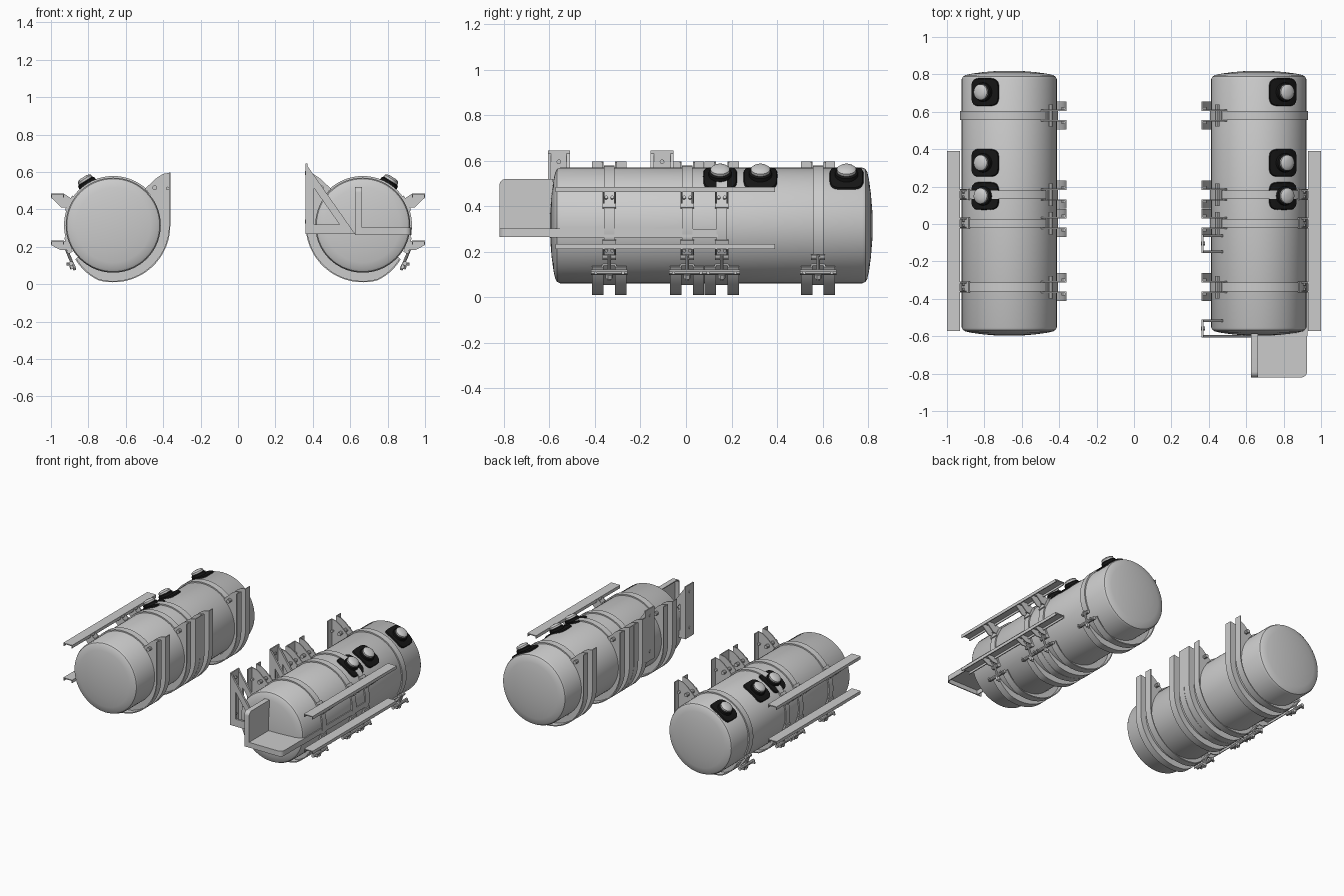
import bpy, bmesh, math
from mathutils import Vector

if "Cube" in bpy.data.objects:
    bpy.data.objects.remove(bpy.data.objects["Cube"])

CX, CZ, R = 0.667, 0.315, 0.254        # tank axis and radius
STRAPS = (-0.337, 0.005, 0.157, 0.58)  # strap positions along y

black = bpy.data.materials.new("black_rubber")
black.diffuse_color = (0.008, 0.008, 0.008, 1)
black.use_nodes = True
black.node_tree.nodes["Principled BSDF"].inputs["Base Color"].default_value = black.diffuse_color


def make(name, verts, faces, mat=None):
    bm = bmesh.new()
    vs = [bm.verts.new(v) for v in verts]
    for f in faces:
        bm.faces.new([vs[i] for i in f])
    bmesh.ops.recalc_face_normals(bm, faces=bm.faces)
    me = bpy.data.meshes.new(name)
    bm.to_mesh(me)
    bm.free()
    ob = bpy.data.objects.new(name, me)
    bpy.context.collection.objects.link(ob)
    if mat:
        me.materials.append(mat)
    bpy.ops.object.select_all(action='DESELECT')
    ob.select_set(True)
    bpy.context.view_layer.objects.active = ob
    bpy.ops.object.shade_smooth_by_angle(angle=math.radians(32))
    return ob


def pos(s, u, y, w):
    """u = outward from tank axis, w = up from tank axis, s = side"""
    return Vector((s * (CX + u), y, CZ + w))


def prism(name, s, pts, y0, y1, hole=None):
    """extrude a (u, w) outline along y, optionally with a matching hole"""
    n = len(pts)
    loops = [pts] + ([hole] if hole else [])
    verts = [pos(s, u, y, w) for lp in loops for y in (y0, y1) for u, w in lp]
    faces = []
    for k in range(len(loops)):
        o = 2 * n * k
        faces += [(o + i, o + (i + 1) % n, o + n + (i + 1) % n, o + n + i) for i in range(n)]
    if hole:
        for o in (0, n):
            faces += [(o + i, o + (i + 1) % n, o + 2 * n + (i + 1) % n, o + 2 * n + i) for i in range(n)]
    else:
        faces += [tuple(range(n)), tuple(range(n, 2 * n))]
    return make(name, verts, faces)


def box(name, s, u0, u1, y0, y1, w0, w1):
    return prism(name, s, [(u0, w0), (u1, w0), (u1, w1), (u0, w1)], y0, y1)


def arc(r0, r1, a0, a1, n=32):
    """arc points in degrees, radius blending r0 to r1"""
    out = []
    for i in range(n + 1):
        t = i / n
        a, r = math.radians(a0 + (a1 - a0) * t), r0 + (r1 - r0) * t
        out.append((r * math.cos(a), r * math.sin(a)))
    return out


def lathe(name, profile, origin, axis, n=16, mat=None):
    """spin (radius, height) points about an axis; ends are capped"""
    axis = Vector(axis).normalized()
    e1 = axis.orthogonal().normalized()
    e2 = axis.cross(e1)
    verts, faces = [], []
    for r, h in profile:
        for i in range(n):
            a = 2 * math.pi * i / n
            verts.append(Vector(origin) + axis * h + (e1 * math.cos(a) + e2 * math.sin(a)) * r)
    for k in range(len(profile) - 1):
        faces += [(k * n + i, k * n + (i + 1) % n, (k + 1) * n + (i + 1) % n, (k + 1) * n + i) for i in range(n)]
    faces += [tuple(range(n)), tuple(range(len(verts) - n, len(verts)))]
    return make(name, verts, faces, mat)


def pin(name, p0, p1, r, n=10):
    d = p1 - p0
    return lathe(name, [(r, 0), (r, d.length)], p0, d, n)


def tank(s):
    front = [(0.01, -0.597), (0.07, -0.596), (0.14, -0.59), (0.2, -0.582), (0.235, -0.574), (0.248, -0.566), (R, -0.553)]
    back = [(r, 0.222 - y) for r, y in reversed(front)]
    lathe("tank_shell", front + back, pos(s, 0, 0, 0), (0, 1, 0), 72)


def outer_path(off):
    o = 0.305 - off
    return ([(-o, 0.281), (-o, 0.1)] + arc(o, o, 180, 285, 30)
            + arc(o, 0.272 - off, 285, 318, 10)[1:])


def cradle(s, y):
    """pair of J-shaped angle brackets, the clamping strap and its bolts"""
    web = outer_path(0) + arc(0.257, 0.257, 318, 131, 48) + [(-0.232, 0.253), (-0.265, 0.274)]
    flange = outer_path(0) + outer_path(0.007)[::-1]
    for d in (-1, 1):
        prism("cradle_web", s, web, y + d * 0.025, y + d * 0.032)
        prism("cradle_flange", s, flange, y + d * 0.025, y + d * 0.075)
        for u, w in ((-0.222, 0.2), (-0.29, 0.197)):
            pin("cradle_bolt_head", pos(s, u, y + d * 0.025, w), pos(s, u, y + d * 0.045, w), 0.01, 6)
    prism("cradle_liner", s, arc(0.262, 0.262, 140, 318, 48) + arc(0.252, 0.252, 318, 140, 48), y - 0.028, y + 0.028)
    prism("strap", s, arc(0.263, 0.263, -30, 138, 48) + arc(0.252, 0.252, 138, -30, 48), y - 0.023, y + 0.023)
    pin("strap_top_pin", pos(s, -0.222, y - 0.06, 0.2), pos(s, -0.222, y + 0.06, 0.2), 0.013)
    # lower tightening bolt: cross pin, stem and strap loop
    pin("strap_cross_pin", pos(s, 0.225, y - 0.08, -0.205), pos(s, 0.225, y + 0.08, -0.205), 0.012)
    pin("strap_loop_pin", pos(s, 0.237, y - 0.03, -0.14), pos(s, 0.237, y + 0.03, -0.14), 0.012)
    pin("strap_bolt_stem", pos(s, 0.205, y, -0.24), pos(s, 0.25, y, -0.13), 0.008)
    pin("strap_bolt_nut", pos(s, 0.214, y, -0.232), pos(s, 0.221, y, -0.214), 0.016, 6)
    for d in (-1, 1):
        pin("cross_pin_nut", pos(s, 0.215, y + d * 0.06, -0.208), pos(s, 0.25, y + d * 0.06, -0.208), 0.008, 6)


def filler(s, y):
    """black pad wrapped on the shell, black collar and grey cap"""
    n, mid = 40, 58
    verts, faces = [], []
    for k, r in ((0.4, 0.262), (0.7, 0.262), (0.93, 0.262), (1.0, 0.25)):
        for i in range(n):
            t = 2 * math.pi * i / n
            c, q = math.cos(t), math.sin(t)
            c = math.copysign(abs(c) ** 0.45, c) * k
            q = math.copysign(abs(q) ** 0.45, q) * k
            a = math.radians(mid + 20 * c)
            verts.append(pos(s, r * math.cos(a), y + 0.076 * q, r * math.sin(a)))
    for k in range(3):
        faces += [(k * n + i, k * n + (i + 1) % n, (k + 1) * n + (i + 1) % n, (k + 1) * n + i) for i in range(n)]
    faces.append(tuple(range(n)))
    make("filler_pad", verts, faces, black)
    a = math.radians(mid)
    axis = (s * math.cos(a), 0, math.sin(a))
    o = pos(s, 0, y, 0)
    lathe("filler_collar", [(0.052, 0.25), (0.05, 0.274), (0.042, 0.28)], o, axis, 24, black)
    lathe("filler_cap", [(0.034, 0.275), (0.042, 0.279), (0.042, 0.292), (0.034, 0.299), (0.015, 0.303)], o, axis, 24)


def steps(s):
    """two long step rails with three sets of brackets"""
    for w, pts in ((0.17, [(0.333, 0.168), (0.262, 0.168), (0.205, 0.13), (0.218, 0.096), (0.278, 0.096), (0.333, 0.148)]),
                   (-0.082, [(0.333, -0.084), (0.268, -0.084), (0.235, -0.09), (0.235, -0.132), (0.283, -0.132), (0.333, -0.106)])):
        box("step_tread", s, 0.262, 0.333, -0.573, 0.39, w - 0.007, w)
        for u in (0.262, 0.327):
            box("step_lip", s, u, u + 0.006, -0.573, 0.39, w - 0.022, w)
        for y in STRAPS[:3]:
            for d in (-1, 1):
                prism("step_bracket", s, pts, y + d * 0.02, y + d * 0.027)
    for y in STRAPS[:3]:
        for a0, a1 in ((17, 36), (-33, -14)):
            prism("step_mount_plate", s, arc(0.27, 0.27, a0, a1, 10) + arc(0.258, 0.258, a1, a0, 10), y - 0.03, y + 0.03)
            for d in (-1, 1):
                a = math.radians((a0 + a1) / 2)
                c, q = math.cos(a), math.sin(a)
                pin("step_mount_bolt", pos(s, 0.262 * c, y + d * 0.013, 0.262 * q), pos(s, 0.28 * c, y + d * 0.013, 0.28 * q), 0.008, 6)


for s in (-1, 1):
    tank(s)
    for y in STRAPS:
        cradle(s, y)
    for y in (0.15, 0.327, 0.705):
        filler(s, y)
    steps(s)

# triangular frame mounts on the right-hand tank
tri = [(-0.305, -0.048), (-0.04, -0.048), (-0.305, 0.33)]
hole = [(-0.262, 0.005), (-0.125, 0.005), (-0.262, 0.2)]
for y0, y1 in ((-0.607, -0.51), (-0.155, -0.055)):
    prism("mount_gusset", 1, tri, y0, y0 + 0.014, hole)
    prism("mount_gusset", 1, tri, y1 - 0.014, y1, hole)
    box("mount_back_plate", 1, -0.305, -0.296, y0, y1, -0.048, 0.33)
    for w in (0.28, 0.02):
        pin("mount_bolt", pos(1, -0.309, (y0 + y1) / 2, w), pos(1, -0.288, (y0 + y1) / 2, w), 0.011, 6)

# L-shaped front tray: floor, upright and flanged edges
def sheet(name, flat, lo, hi):
    """rounded-corner sheet; flat(a, b, t) maps outline and thickness to space"""
    (a0, b0), (a1, b1) = lo, hi
    cr = 0.03
    rnd = [(a0 + cr + p, b1 - cr + q) for p, q in arc(cr, cr, 180, 90, 6)]
    out = [(a0, b0)] + rnd + [(a1, b1), (a1, b0)]
    n = len(out)
    verts = [flat(a, b, t) for t in (0, 0.007) for a, b in out]
    faces = [tuple(range(n)), tuple(range(n, 2 * n))]
    faces += [(i, (i + 1) % n, n + (i + 1) % n, n + i) for i in range(n)]
    make(name, verts, faces)
    # flange turned away from the inside of the tray
    k = 0.038
    inn = [(a0 + 0.007, b0)] + [(a0 + cr + p, b1 - cr + q) for p, q in arc(cr - 0.007, cr - 0.007, 180, 90, 6)] + [(a1, b1 - 0.007)]
    out = out[:-1]
    m = len(out)
    verts = [flat(a, b, t) for t in (0, k) for lp in (out, inn) for a, b in lp]
    faces = [(0, m, 3 * m, 2 * m), (m - 1, 2 * m - 1, 4 * m - 1, 3 * m - 1)]
    for i in range(m - 1):
        for p, q in ((0, m), (2 * m, 3 * m), (0, 2 * m), (m, 3 * m)):
            faces.append((p + i, p + i + 1, q + i + 1, q + i))
    make(name + "_flange", verts, faces)


sheet("tray_upright", lambda a, b, t: (0.663 - t, a, b), (-0.82, 0.264), (-0.585, 0.52))
sheet("tray_floor", lambda a, b, t: (b, a, 0.302 - t), (-0.82, 0.625), (-0.585, 0.925))

# tray support arm running along the tank side
box("tray_arm", 1, 0.235, 0.26, -0.6, 0.14, -0.052, -0.015)
box("tray_arm_top", 1, 0.2, 0.26, -0.6, 0.03, -0.02, -0.013)
